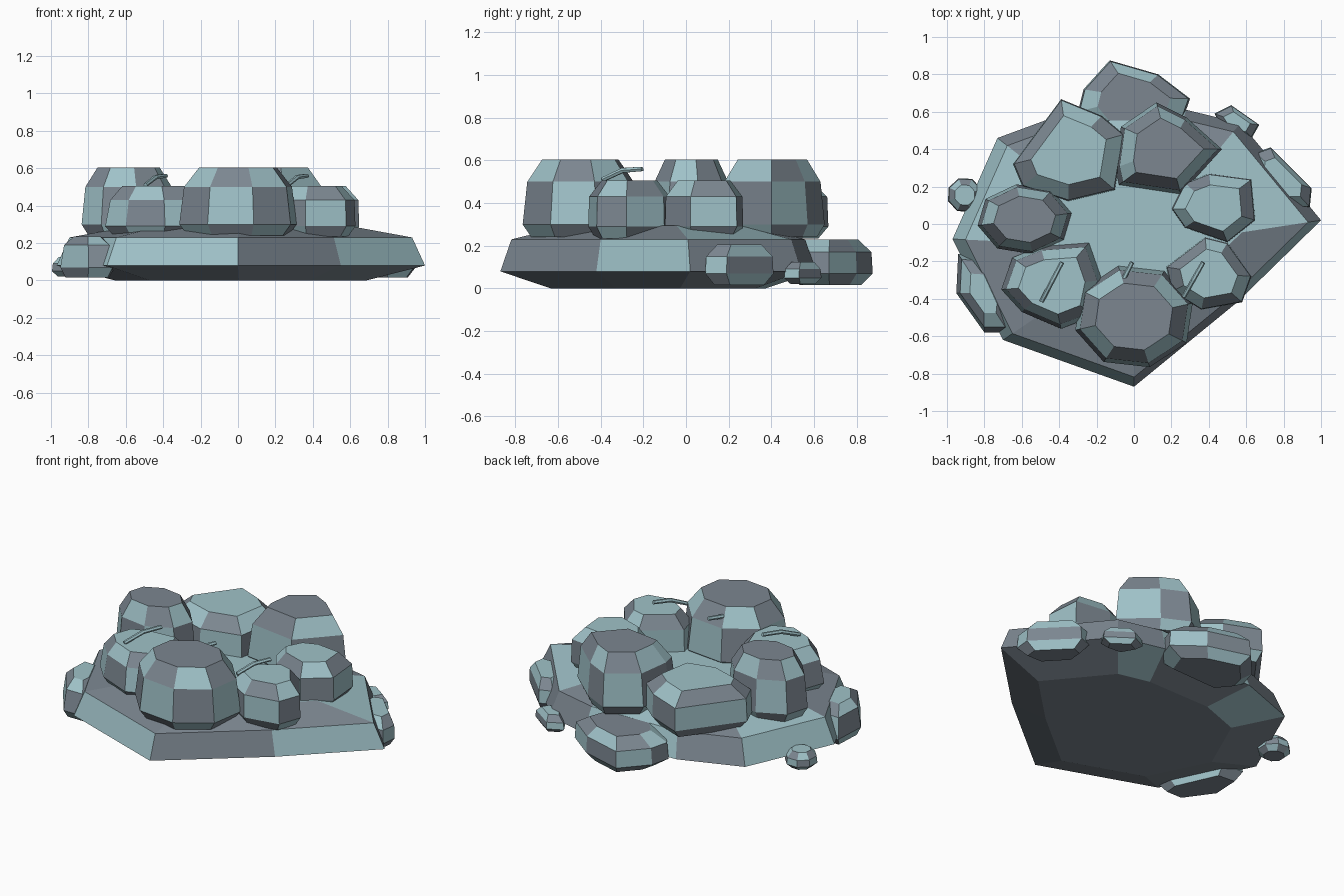
import bpy, bmesh
from math import cos, sin, pi, radians
from mathutils import Vector

if "Cube" in bpy.data.objects:
    bpy.data.objects.remove(bpy.data.objects["Cube"])

# Two stone tones, mixed face by face
pale = bpy.data.materials.new("pale_stone")
pale.diffuse_color = (0.35, 0.54, 0.58, 1)
pale.use_nodes = True
pale.node_tree.nodes["Principled BSDF"].inputs["Base Color"].default_value = pale.diffuse_color
slate = bpy.data.materials.new("slate_stone")
slate.diffuse_color = (0.20, 0.24, 0.28, 1)
slate.use_nodes = True
slate.node_tree.nodes["Principled BSDF"].inputs["Base Color"].default_value = slate.diffuse_color


def finish(name, bm):
    bmesh.ops.recalc_face_normals(bm, faces=bm.faces)
    mesh = bpy.data.meshes.new(name)
    bm.to_mesh(mesh)
    bm.free()
    mesh.materials.append(pale)
    mesh.materials.append(slate)
    bpy.context.collection.objects.link(bpy.data.objects.new(name, mesh))


def rock(name, outline, profile, top=0, phase=0, tones=None):
    """Faceted rock: an outline scaled at each (z, scale) level.
    Tones per side face come from `tones` rows or a checkerboard."""
    n = len(outline)
    cx = (min(p[0] for p in outline) + max(p[0] for p in outline)) / 2
    cy = (min(p[1] for p in outline) + max(p[1] for p in outline)) / 2
    bm = bmesh.new()
    rings = [[bm.verts.new((cx + (x - cx) * s, cy + (y - cy) * s, z)) for x, y in outline]
             for z, s in profile]
    for k, (a, b) in enumerate(zip(rings, rings[1:])):
        for i in range(n):
            j = (i + 1) % n
            f = bm.faces.new((a[i], a[j], b[j], b[i]))
            f.material_index = int(tones[k][i]) if tones else (i + k + phase) % 2
    bm.faces.new(rings[0][::-1]).material_index = 1
    bm.faces.new(rings[-1]).material_index = top
    finish(name, bm)


def oval(cx, cy, rx, ry, turn=0, n=8):
    """Outline of n points on an ellipse."""
    return [(cx + rx * cos(2 * pi * i / n + radians(turn)),
             cy + ry * sin(2 * pi * i / n + radians(turn))) for i in range(n)]


TALL = [(0.24, 0.85), (0.30, 1.0), (0.50, 0.92), (0.605, 0.66)]
SHORT = [(0.235, 0.82), (0.29, 0.99), (0.43, 0.97), (0.505, 0.67)]
TAPER = [(0.235, 0.82), (0.29, 1.0), (0.43, 0.90), (0.505, 0.66)]
LOW = [(0.015, 0.72), (0.07, 1.0), (0.17, 0.97), (0.23, 0.65)]
PEBBLE = [(0.02, 0.65), (0.05, 1.0), (0.09, 0.95), (0.125, 0.6)]

# Base slab
rock("base_slab",
     [(1.0, 0.02), (0.57, 0.54), (0.28, 0.61), (-0.35, 0.60), (-0.73, 0.46),
      (-0.97, -0.08), (-0.70, -0.62), (0.0, -0.87), (0.55, -0.42)],
     [(0.0, 0.68), (0.08, 1.0), (0.23, 0.93), (0.295, 0.57)],
     tones=["101011111", "110100010", "010101111"])

# Ring of boulders on the slab
rock("front_boulder", oval(0.0, -0.495, 0.325, 0.28, 15), TALL, 1)
rock("left_boulder", oval(-0.585, 0.025, 0.255, 0.19, 10), TALL, 1, 1)
rock("back_right_boulder",
     [(-0.10, 0.30), (-0.07, 0.52), (0.12, 0.65), (0.28, 0.57), (0.47, 0.40),
      (0.25, 0.16), (-0.08, 0.21)], TALL, 1)
rock("back_left_boulder",
     [(-0.65, 0.32), (-0.39, 0.67), (-0.17, 0.58), (-0.05, 0.48), (-0.10, 0.18),
      (-0.35, 0.12), (-0.60, 0.20)], SHORT, 0, 1)
rock("front_left_boulder",
     [(-0.50, -0.12), (-0.24, -0.10), (-0.17, -0.30), (-0.21, -0.49),
      (-0.39, -0.56), (-0.60, -0.47), (-0.71, -0.35), (-0.65, -0.18)], TAPER, 0)
rock("front_right_boulder",
     [(0.17, -0.23), (0.38, -0.07), (0.50, -0.10), (0.63, -0.28), (0.58, -0.42),
      (0.36, -0.46), (0.20, -0.36)], SHORT, 0, 1)
rock("right_boulder",
     [(0.20, 0.08), (0.27, 0.22), (0.40, 0.27), (0.63, 0.24), (0.65, 0.02),
      (0.50, -0.10), (0.27, -0.02)], SHORT, 0)

# Low rocks leaning against the slab
rock("back_low_rock",
     [(-0.30, 0.60), (-0.27, 0.72), (-0.13, 0.875), (0.13, 0.80), (0.30, 0.67),
      (0.24, 0.50), (-0.20, 0.48)], LOW, 1)
rock("left_low_rock",
     [(-0.94, -0.16), (-0.80, -0.17), (-0.66, -0.48), (-0.67, -0.58),
      (-0.80, -0.58), (-0.95, -0.37)],
     [(0.015, 0.80), (0.07, 1.0), (0.19, 0.86), (0.235, 0.50)], 0, 1)
rock("right_low_rock",
     [(0.73, 0.41), (0.95, 0.19), (0.94, 0.09), (0.80, 0.09), (0.64, 0.26),
      (0.65, 0.38)],
     [(0.015, 0.72), (0.07, 1.0), (0.15, 0.97), (0.205, 0.65)], 0)

# Small pebbles at the edge
rock("left_pebble", oval(-0.905, 0.155, 0.095, 0.095, 20), PEBBLE, 0)
rock("right_pebble",
     [(0.43, 0.59), (0.52, 0.635), (0.67, 0.53), (0.63, 0.46), (0.50, 0.47)], PEBBLE, 0, 1)


# Small bent twigs lying on the boulders
def twig(name, start, end):
    a, b = Vector(start), Vector(end)
    mid = (a + b) / 2 + Vector((0, 0, 0.018))
    side = (b - a).cross(Vector((0, 0, 1))).normalized()
    up = side.cross(b - a).normalized()
    bm = bmesh.new()
    rings = [[bm.verts.new(p + r * (side * cos(k * pi / 3) + up * sin(k * pi / 3)))
              for k in range(6)] for p, r in ((a, 0.012), (mid, 0.013), (b, 0.012))]
    for p, q in zip(rings, rings[1:]):
        for i in range(6):
            bm.faces.new((p[i], p[i - 1], q[i - 1], q[i]))
    bm.faces.new(rings[0])
    bm.faces.new(rings[-1][::-1])
    finish(name, bm)


twig("left_twig", (-0.495, -0.415, 0.51), (-0.385, -0.205, 0.56))
twig("middle_twig", (-0.11, -0.40, 0.51), (-0.01, -0.205, 0.56))
twig("right_twig", (0.265, -0.39, 0.51), (0.37, -0.205, 0.56))
